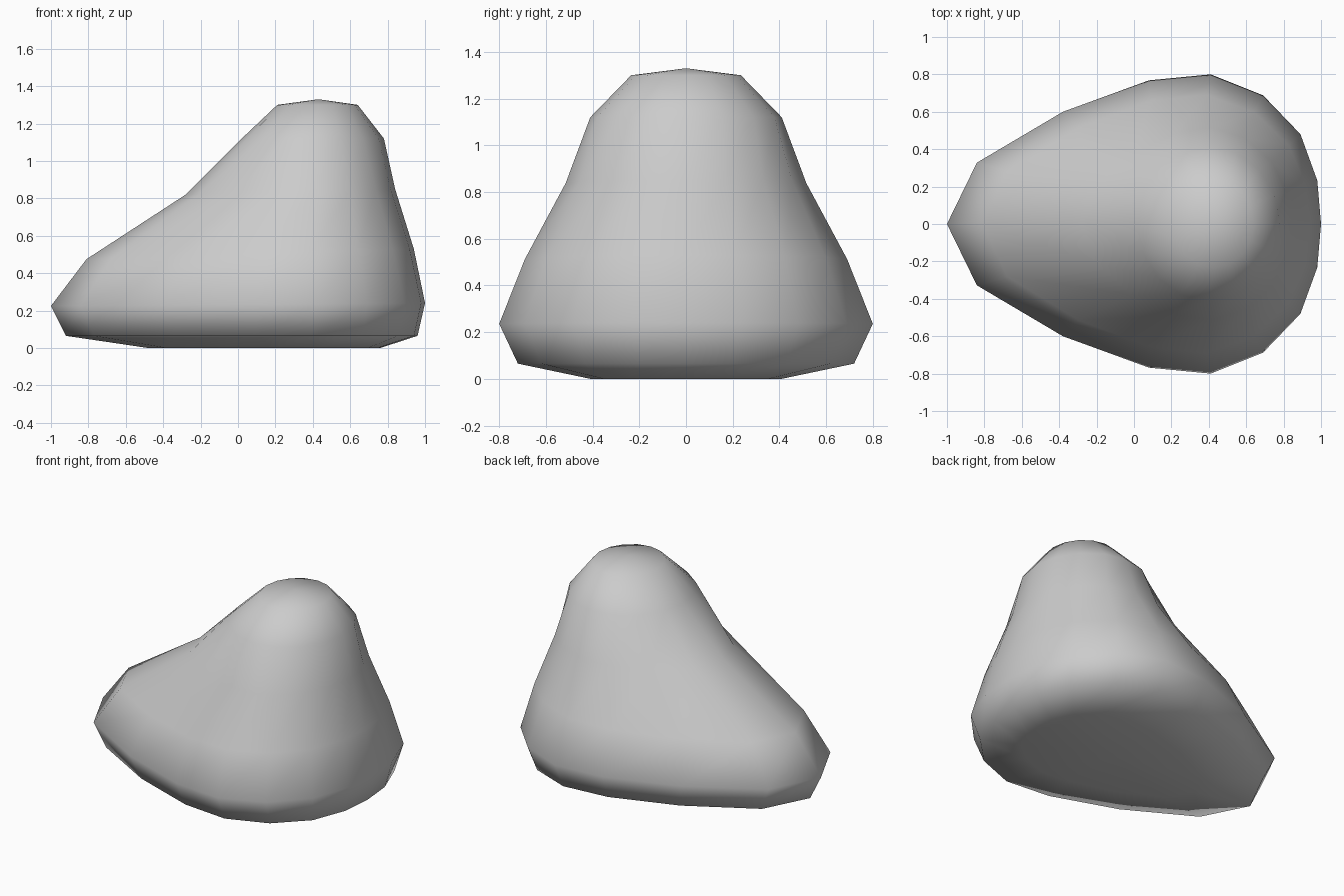
import bpy, bmesh, math

cube = bpy.data.objects.get("Cube")
if cube:
    bpy.data.objects.remove(cube, do_unlink=True)

# Stone colour
stone = bpy.data.materials.new("stone_grey")
stone.use_nodes = True
grey = (0.6, 0.6, 0.6, 1)
stone.diffuse_color = grey
stone.node_tree.nodes["Principled BSDF"].inputs["Base Color"].default_value = grey

# Half outline of the broad foot, from left tip to right end (unit x, unit y)
EGG = [(-1, 0), (-.84, .41), (-.38, .75), (.08, .96), (.41, 1),
       (.69, .86), (.89, .6), (.98, .29), (1, 0)]
ROUND = [(-math.cos(i * math.pi / 8), math.sin(i * math.pi / 8)) for i in range(9)]

# Rings: left x, left z, right x, right z, half depth, roundness
RINGS = [(-.48, 0, .76, 0, .41, 0),
         (-.92, .065, .96, .065, .72, 0),
         (-1, .225, 1, .24, .8, 0),
         (-.81, .475, .94, .53, .69, .1),
         (-.28, .82, .84, .85, .515, .4),
         (.02, 1.12, .78, 1.12, .41, 1),
         (.21, 1.3, .64, 1.3, .235, 1)]


def ring_points(x0, z0, x1, z1, depth, roundness):
    half = []
    for (ex, ey), (rx, ry) in zip(EGG, ROUND):
        t = ex + (rx - ex) * roundness
        w = ey + (ry - ey) * roundness
        f = (t + 1) / 2
        half.append((x0 + (x1 - x0) * f, -w * depth, z0 + (z1 - z0) * f))
    return half + [(x, -y, z) for x, y, z in half[-2:0:-1]]


# Loft the rings and close both ends
bm = bmesh.new()
loops = [[bm.verts.new(p) for p in ring_points(*r)] for r in RINGS]
for low, high in zip(loops, loops[1:]):
    for i in range(len(low)):
        j = (i + 1) % len(low)
        bm.faces.new((low[i], low[j], high[j], high[i]))
for loop, centre in ((loops[0], (.2, 0, 0)), (loops[-1], (.43, 0, 1.33))):
    tip = bm.verts.new(centre)
    for i in range(len(loop)):
        bm.faces.new((loop[i], loop[(i + 1) % len(loop)], tip))
bmesh.ops.recalc_face_normals(bm, faces=bm.faces)
for face in bm.faces:
    face.smooth = True

mesh = bpy.data.meshes.new("boulder")
bm.to_mesh(mesh)
bm.free()
mesh.materials.append(stone)
bpy.context.collection.objects.link(bpy.data.objects.new("boulder", mesh))
